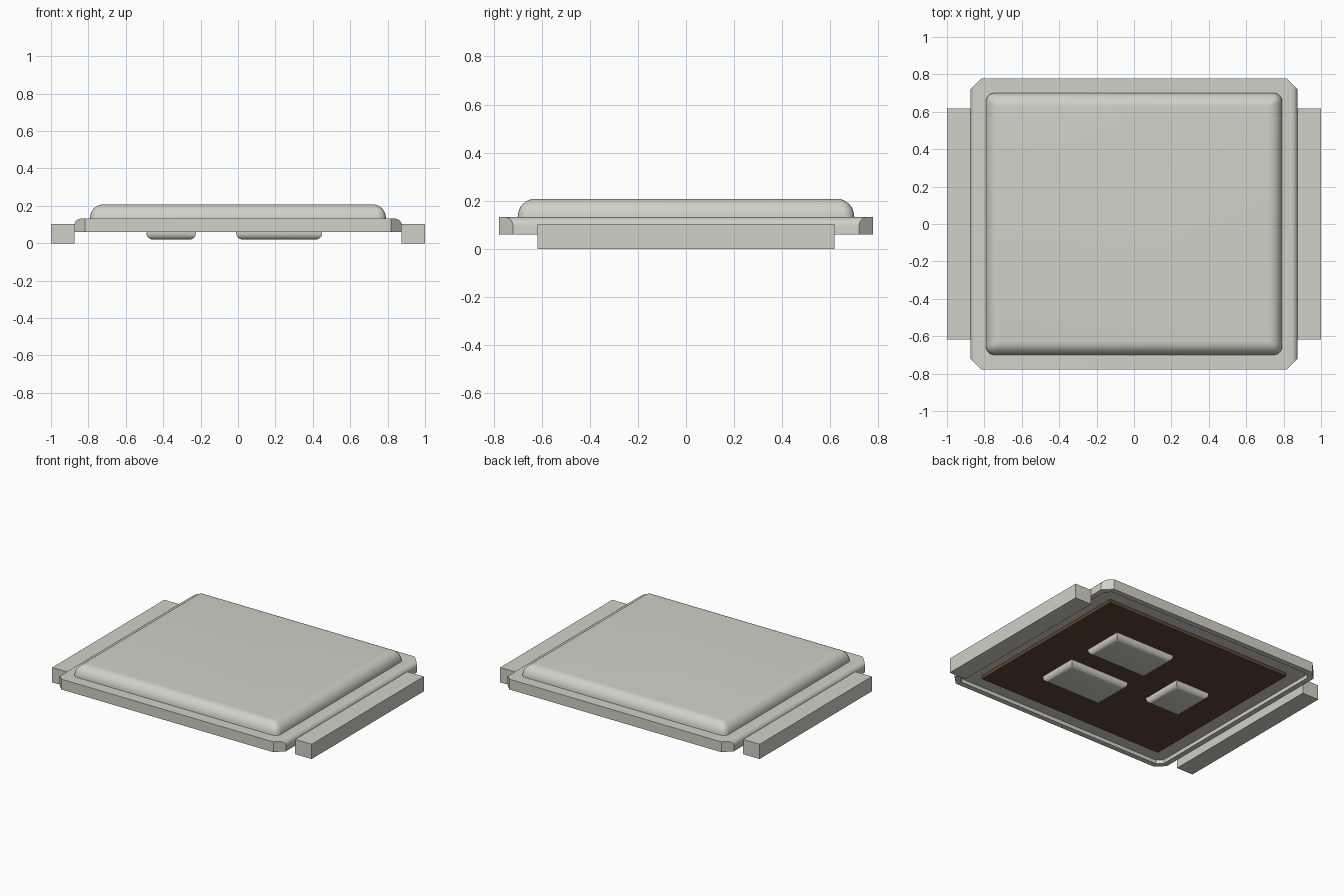
import bpy, bmesh, math

if "Cube" in bpy.data.objects:
    bpy.data.objects.remove(bpy.data.objects["Cube"], do_unlink=True)


def material(name, rgb):
    m = bpy.data.materials.new(name)
    m.use_nodes = True
    m.diffuse_color = (*rgb, 1)
    m.node_tree.nodes["Principled BSDF"].inputs["Base Color"].default_value = (*rgb, 1)
    return m


METAL = material("grey_metal", (0.645, 0.638, 0.572))
BROWN = material("dark_brown", (0.118, 0.059, 0.038))


def finish(name, bm, mat, smooth=False):
    bmesh.ops.recalc_face_normals(bm, faces=bm.faces)
    mesh = bpy.data.meshes.new(name)
    bm.to_mesh(mesh)
    bm.free()
    mesh.materials.append(mat)
    ob = bpy.data.objects.new(name, mesh)
    bpy.context.collection.objects.link(ob)
    if smooth:
        bpy.ops.object.select_all(action='DESELECT')
        ob.select_set(True)
        bpy.context.view_layer.objects.active = ob
        bpy.ops.object.shade_smooth_by_angle(angle=math.radians(35))
    return ob


def box(x0, x1, y0, y1, z0, z1):
    bm = bmesh.new()
    bmesh.ops.create_cube(bm, size=1)
    for v in bm.verts:
        v.co = ((x0 + x1) / 2 + v.co.x * (x1 - x0),
                (y0 + y1) / 2 + v.co.y * (y1 - y0),
                (z0 + z1) / 2 + v.co.z * (z1 - z0))
    return bm


def rounded_rect(hx, hy, r, steps=5):
    pts = []
    for k, (sx, sy) in enumerate([(1, 1), (-1, 1), (-1, -1), (1, -1)]):
        for i in range(steps + 1):
            a = math.pi / 2 * (k + i / steps)
            pts.append((sx * (hx - r) + r * math.cos(a), sy * (hy - r) + r * math.sin(a)))
    return pts


# Raised lid: rounded rectangle rings lofted along a quarter arc
bm = bmesh.new()
rings, arc = [], 8
for i in range(arc + 1):
    t = math.pi / 2 * i / arc
    inset = 0.072 * (1 - math.cos(t))
    z = 0.132 + 0.076 * math.sin(t)
    outline = rounded_rect(0.792 - inset, 0.70 - inset, max(0.045 - 0.55 * inset, 0.004))
    rings.append([bm.verts.new((x, y, z)) for x, y in outline])
n = len(rings[0])
for lower, upper in zip(rings, rings[1:]):
    for j in range(n):
        k = (j + 1) % n
        bm.faces.new((lower[j], lower[k], upper[k], upper[j]))
bm.faces.new(rings[-1])
finish("lid", bm, METAL, True)

# Flange: chamfered plate with rounded side edges and a recessed underside
bm = bmesh.new()
HX, HY, C = 0.875, 0.778, 0.058
outline = [(HX, -HY + C), (HX, HY - C), (HX - C, HY), (-HX + C, HY),
           (-HX, HY - C), (-HX, -HY + C), (-HX + C, -HY), (HX - C, -HY)]
base = bm.faces.new([bm.verts.new((x, y, 0.06)) for x, y in outline])
top = bmesh.ops.extrude_face_region(bm, geom=[base])["geom"]
for v in top:
    if isinstance(v, bmesh.types.BMVert):
        v.co.z = 0.132
bmesh.ops.recalc_face_normals(bm, faces=bm.faces)
bottom = [f for f in bm.faces if f.normal.z < -0.9]
bmesh.ops.inset_region(bm, faces=bottom, thickness=0.04)
ceiling = max((f for f in bm.faces if f.normal.z < -0.9), key=lambda f: f.calc_area())
rim = bmesh.ops.extrude_face_region(bm, geom=[ceiling])["geom"]
for v in rim:
    if isinstance(v, bmesh.types.BMVert):
        v.co.z = 0.086
if ceiling.is_valid:
    bmesh.ops.delete(bm, geom=[ceiling], context='FACES_ONLY')
edges = [e for e in bm.edges if all(abs(v.co.x) > HX - 0.001 and v.co.z > 0.13 for v in e.verts)]
bmesh.ops.bevel(bm, geom=edges, offset=0.036, segments=5, profile=0.5, affect='EDGES')
finish("flange", bm, METAL, True)

# Side contact bars
for side, name in ((1, "left_contact_bar"), (-1, "right_contact_bar")):
    x0, x1 = sorted((side * 0.873, side * 1.0))
    finish(name, box(x0, x1, -0.618, 0.618, 0, 0.103), METAL)

# Dark inner slab under the lid
finish("inner_slab", box(-0.725, 0.725, -0.63, 0.63, 0.062, 0.09), BROWN)

# Contact pads with rounded lower edges
pads = {"back_pad": (-0.01, 0.45, 0.085, 0.37),
        "front_pad": (-0.01, 0.45, -0.36, -0.075),
        "small_pad": (-0.49, -0.225, -0.15, 0.15)}
for name, (x0, x1, y0, y1) in pads.items():
    bm = box(x0, x1, y0, y1, 0.02, 0.07)
    edges = [e for e in bm.edges if all(v.co.z < 0.03 for v in e.verts)]
    bmesh.ops.bevel(bm, geom=edges, offset=0.034, segments=5, profile=0.5, affect='EDGES')
    finish(name, bm, METAL, True)
